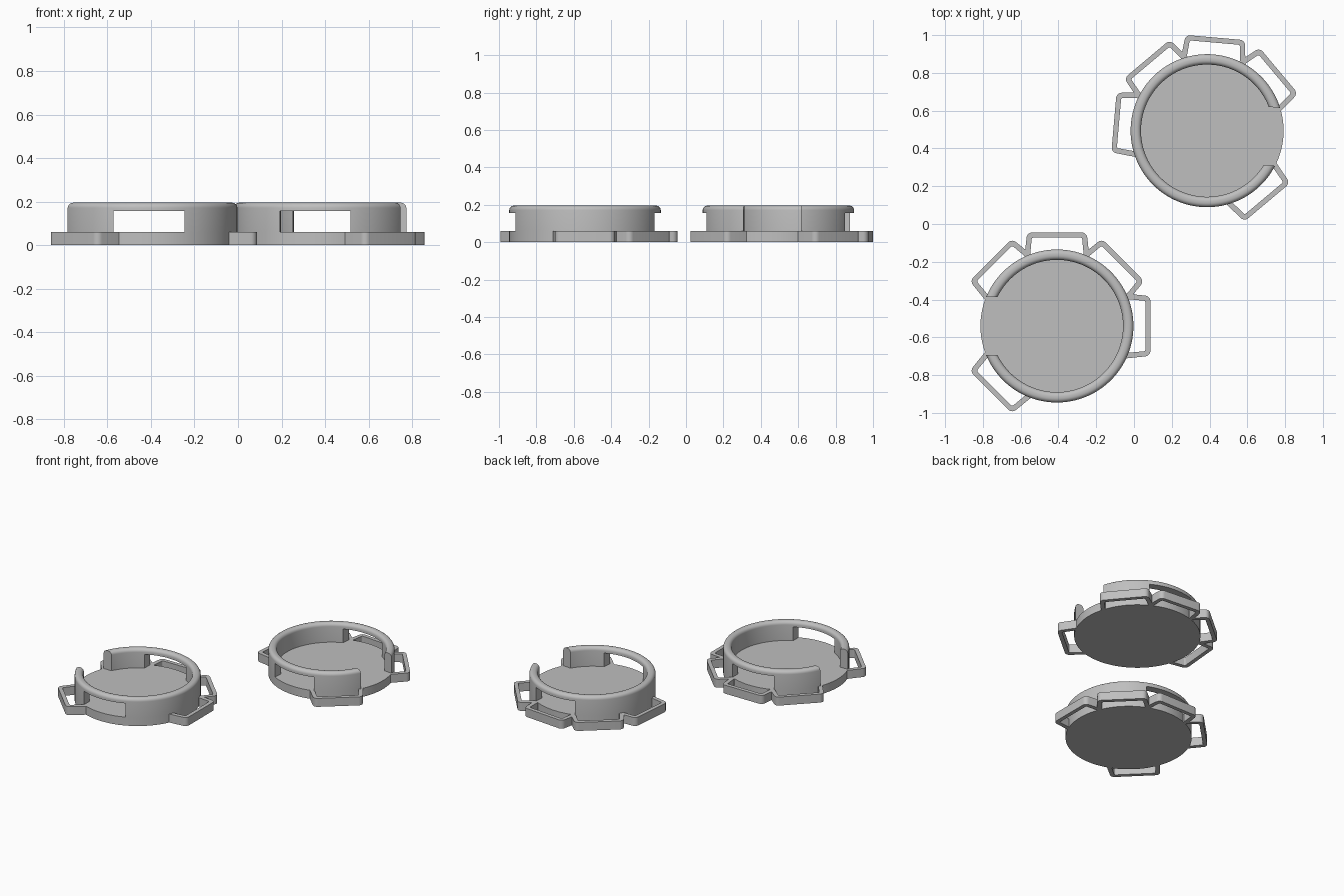
import bpy, bmesh, math
from mathutils import Matrix, Vector

if "Cube" in bpy.data.objects:
    bpy.data.objects.remove(bpy.data.objects["Cube"])

R_OUT, R_IN = 0.405, 0.35      # wall radii
BASE_H, TOP = 0.06, 0.195      # floor height, rim height
SEGS = 128

grey = bpy.data.materials.new("grey plastic")
grey.diffuse_color = (0.52, 0.52, 0.52, 1)
grey.use_nodes = True
grey.node_tree.nodes["Principled BSDF"].inputs["Base Color"].default_value = grey.diffuse_color


def make_object(name, bm):
    bmesh.ops.recalc_face_normals(bm, faces=bm.faces)
    mesh = bpy.data.meshes.new(name)
    bm.to_mesh(mesh)
    bm.free()
    mesh.materials.append(grey)
    ob = bpy.data.objects.new(name, mesh)
    bpy.context.collection.objects.link(ob)
    return ob


def select_only(ob):
    bpy.ops.object.select_all(action='DESELECT')
    ob.select_set(True)
    bpy.context.view_layer.objects.active = ob


def smooth(ob):
    select_only(ob)
    bpy.ops.object.shade_smooth_by_angle(angle=math.radians(35))


def base_disc():
    bm = bmesh.new()
    bmesh.ops.create_cone(bm, cap_ends=True, segments=SEGS, radius1=R_OUT,
                          radius2=R_OUT, depth=BASE_H,
                          matrix=Matrix.Translation((0, 0, BASE_H / 2)))
    return make_object("base_disc", bm)


def box(x0, x1, y0, y1, z0, z1):
    bm = bmesh.new()
    size = Matrix.Diagonal((x1 - x0, y1 - y0, z1 - z0, 1))
    mid = Matrix.Translation(((x0 + x1) / 2, (y0 + y1) / 2, (z0 + z1) / 2))
    bmesh.ops.create_cube(bm, size=1, matrix=mid @ size)
    return make_object("cutter", bm)


def wall_ring(side):
    # wall section with a rounded rim, swept round the axis
    r = 0.024
    section = [(R_IN, BASE_H), (R_OUT, BASE_H)]
    for cx, a0 in ((R_OUT - r, 0), (R_IN + r, 90)):
        for i in range(7):
            a = math.radians(a0 + 15 * i)
            section.append((cx + r * math.cos(a), TOP - r + r * math.sin(a)))
    bm = bmesh.new()
    rings = []
    for s in range(SEGS):
        a = math.tau * s / SEGS
        rings.append([bm.verts.new((q * math.cos(a), q * math.sin(a), z))
                      for q, z in section])
    n = len(section)
    for s in range(SEGS):
        p, q = rings[s], rings[(s + 1) % SEGS]
        for i in range(n):
            j = (i + 1) % n
            bm.faces.new((p[i], q[i], q[j], p[j]))
    ob = make_object("wall_ring", bm)

    # side opening, then the front and back windows
    gap = sorted((side * 0.2, side * 0.6))
    for cutter in (box(gap[0], gap[1], -0.154, 0.154, 0.03, 0.3),
                   box(-0.163, 0.163, -0.6, 0.6, 0.03, 0.157)):
        mod = ob.modifiers.new("cut", 'BOOLEAN')
        mod.operation, mod.solver, mod.object = 'DIFFERENCE', 'EXACT', cutter
        select_only(ob)
        bpy.ops.object.modifier_apply(modifier=mod.name)
        bpy.data.objects.remove(cutter)
    return ob


def u_outline(low, high, y0, y1, r):
    # open U shape with two rounded corners
    half = [(low, y0)]
    for i in range(7):
        a = math.radians(5 + 85 * i / 6)
        half.append((high - r + r * math.cos(a), y1 - r + r * math.sin(a)))
    return half + [(-x, y) for x, y in reversed(half)]


def strap_loop(angle):
    bm = bmesh.new()
    outer = [bm.verts.new((x, y, 0)) for x, y in u_outline(0.172, 0.161, 0.362, 0.495, 0.03)]
    inner = [bm.verts.new((x, y, 0)) for x, y in u_outline(0.143, 0.134, 0.362, 0.468, 0.01)]
    faces = [bm.faces.new((outer[i], outer[i + 1], inner[i + 1], inner[i]))
             for i in range(len(outer) - 1)]
    up = bmesh.ops.extrude_face_region(bm, geom=faces, use_keep_orig=True)
    bmesh.ops.translate(bm, vec=Vector((0, 0, BASE_H)),
                        verts=[v for v in up["geom"] if isinstance(v, bmesh.types.BMVert)])
    bm.transform(Matrix.Rotation(math.radians(angle - 90), 4, 'Z'))
    return make_object("strap_loop", bm)


def tray(x, y, side, turn):
    # side is the direction of the opening along x
    parts = [base_disc(), wall_ring(side)]
    for a in (0, 45, 90, 135, 225):
        parts.append(strap_loop(a if side < 0 else 180 - a))
    place = Matrix.Translation((x, y, 0)) @ Matrix.Rotation(math.radians(turn), 4, 'Z')
    for ob in parts:
        ob.matrix_world = place
        smooth(ob)


tray(-0.408, -0.54, -1, 0)
tray(0.387, 0.494, 1, -5)
